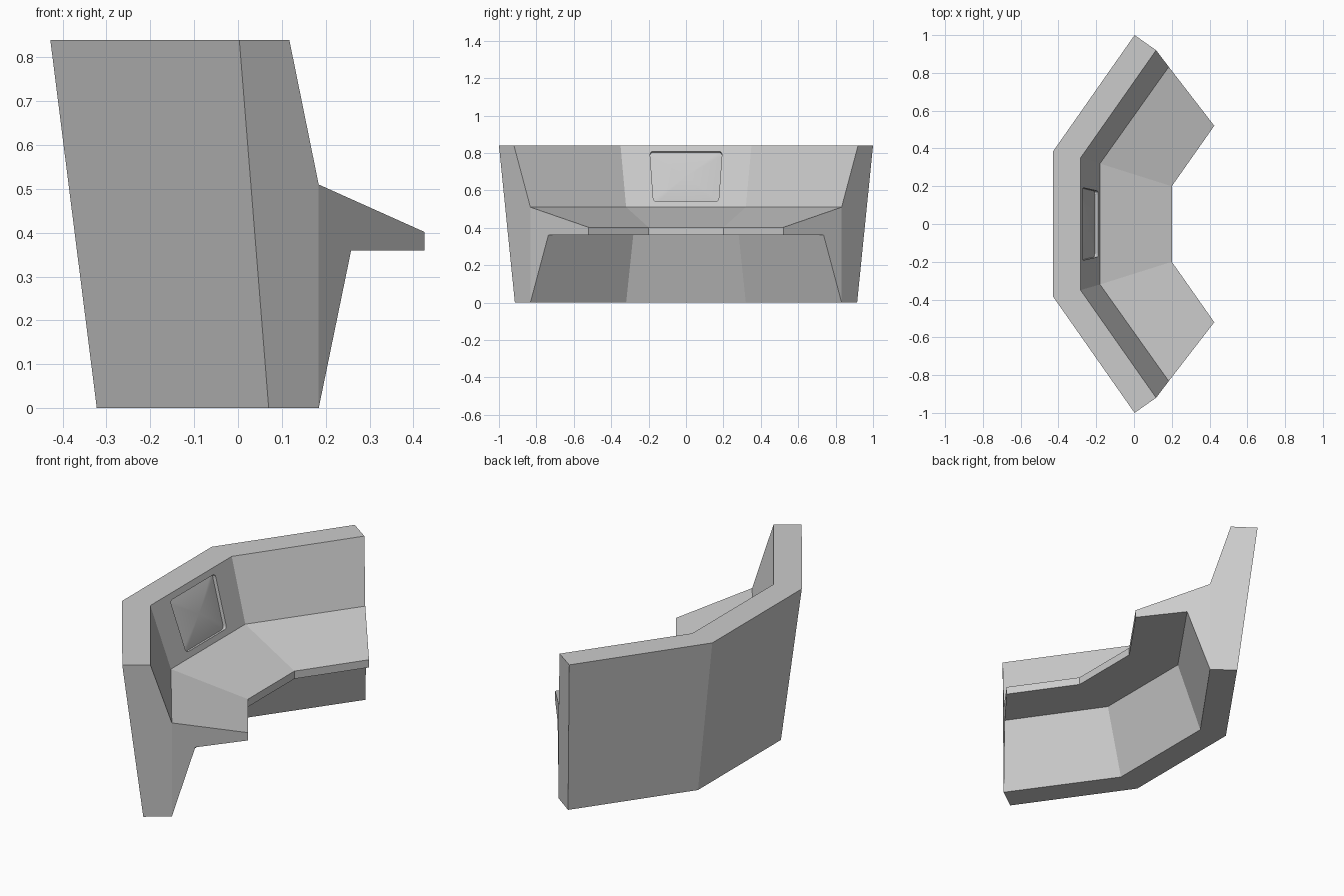
import bpy, bmesh, math
from mathutils import Vector

if "Cube" in bpy.data.objects:
    bpy.data.objects.remove(bpy.data.objects["Cube"])

# Profile, from back top round to back bottom: (mid corner x, y), (end x, y), z
PROFILE = [
    ((-0.428, 0.385), (0.003, 1.00), 0.84),    # back top
    ((-0.283, 0.35), (0.117, 0.92), 0.84),     # front top
    ((-0.18, 0.32), (0.184, 0.832), 0.51),     # wall meets desk
    ((0.20, 0.20), (0.425, 0.52), 0.402),      # desk lip top
    ((0.20, 0.20), (0.425, 0.52), 0.36),       # desk lip bottom
    ((-0.06, 0.282), (0.258, 0.736), 0.36),    # under desk
    ((-0.18, 0.32), (0.184, 0.832), 0.0),      # base front
    ((-0.322, 0.357), (0.07, 0.915), 0.0),     # base back
]


def make_object(name, bm):
    bmesh.ops.recalc_face_normals(bm, faces=bm.faces)
    mesh = bpy.data.meshes.new(name)
    bm.to_mesh(mesh)
    bm.free()
    obj = bpy.data.objects.new(name, mesh)
    bpy.context.collection.objects.link(obj)
    return obj


# Console body: profile swept through four mitred stations
bm = bmesh.new()
stations = []
for which, side in ((1, -1), (0, -1), (0, 1), (1, 1)):
    stations.append([bm.verts.new((p[which][0], side * p[which][1], p[2])) for p in PROFILE])
n = len(PROFILE)
for a, b in zip(stations, stations[1:]):
    for i in range(n):
        j = (i + 1) % n
        bm.faces.new((a[i], a[j], b[j], b[i]))
for s in (stations[0], stations[-1]):
    bm.faces.new([s[i] for i in (0, 1, 2, 6, 7)])
    bm.faces.new([s[i] for i in (2, 3, 4, 5, 6)])
body = make_object("console_body", bm)

# Frame of the tilted centre wall
top = Vector((-0.283, 0, 0.84))
down = Vector((0.103, 0, -0.33)).normalized()
normal = Vector((-down.z, 0, down.x))
across = Vector((0, 1, 0))
MID_S = 0.173


def on_wall(y, s, height):
    return top + down * s + across * y + normal * height


def rounded_outline(r=0.02, steps=4):
    """Rounded trapezoid, wider at the top, in wall coordinates."""
    corners = [Vector(c) for c in ((-0.193, 0.033), (0.193, 0.033), (0.174, 0.314), (-0.174, 0.314))]
    pts = []
    for i, c in enumerate(corners):
        a = c + (corners[i - 1] - c).normalized() * r
        b = c + (corners[(i + 1) % 4] - c).normalized() * r
        for k in range(steps + 1):
            t = k / steps
            pts.append(a * (1 - t) ** 2 + c * 2 * t * (1 - t) + b * t * t)
    return pts


outline = rounded_outline()
DEPTH = 0.02

# Screen recess cut into the centre wall
bm = bmesh.new()
lo = [bm.verts.new(on_wall(p.x, p.y, -DEPTH)) for p in outline]
hi = [bm.verts.new(on_wall(p.x, p.y, 0.03)) for p in outline]
bm.faces.new(lo)
bm.faces.new(hi)
for i in range(len(lo)):
    j = (i + 1) % len(lo)
    bm.faces.new((lo[i], lo[j], hi[j], hi[i]))
cutter = make_object("recess_cutter", bm)
cutter.hide_render = True
mod = body.modifiers.new("recess", 'BOOLEAN')
mod.operation = 'DIFFERENCE'
mod.solver = 'EXACT'
mod.object = cutter
bpy.context.view_layer.objects.active = body
bpy.ops.object.modifier_apply(modifier=mod.name)
bpy.data.objects.remove(cutter)

# Gently bulging screen: concentric rings of the same outline
bm = bmesh.new()
rings = []
for f in (1.0, 0.9, 0.75, 0.55, 0.3):
    h = -DEPTH + 0.001 + 0.014 * (1 - f * f)
    rings.append([bm.verts.new(on_wall(p.x * f, MID_S + (p.y - MID_S) * f, h)) for p in outline])
for a, b in zip(rings, rings[1:]):
    for i in range(len(a)):
        j = (i + 1) % len(a)
        bm.faces.new((a[i], a[j], b[j], b[i]))
centre = bm.verts.new(on_wall(0, MID_S, -DEPTH + 0.015))
for i in range(len(outline)):
    bm.faces.new((rings[-1][i], rings[-1][(i + 1) % len(outline)], centre))
for f in bm.faces:
    f.smooth = True
    f.normal_update()
screen = make_object("screen", bm)
if screen.data.polygons[0].normal.dot(normal) < 0:
    screen.data.flip_normals()
